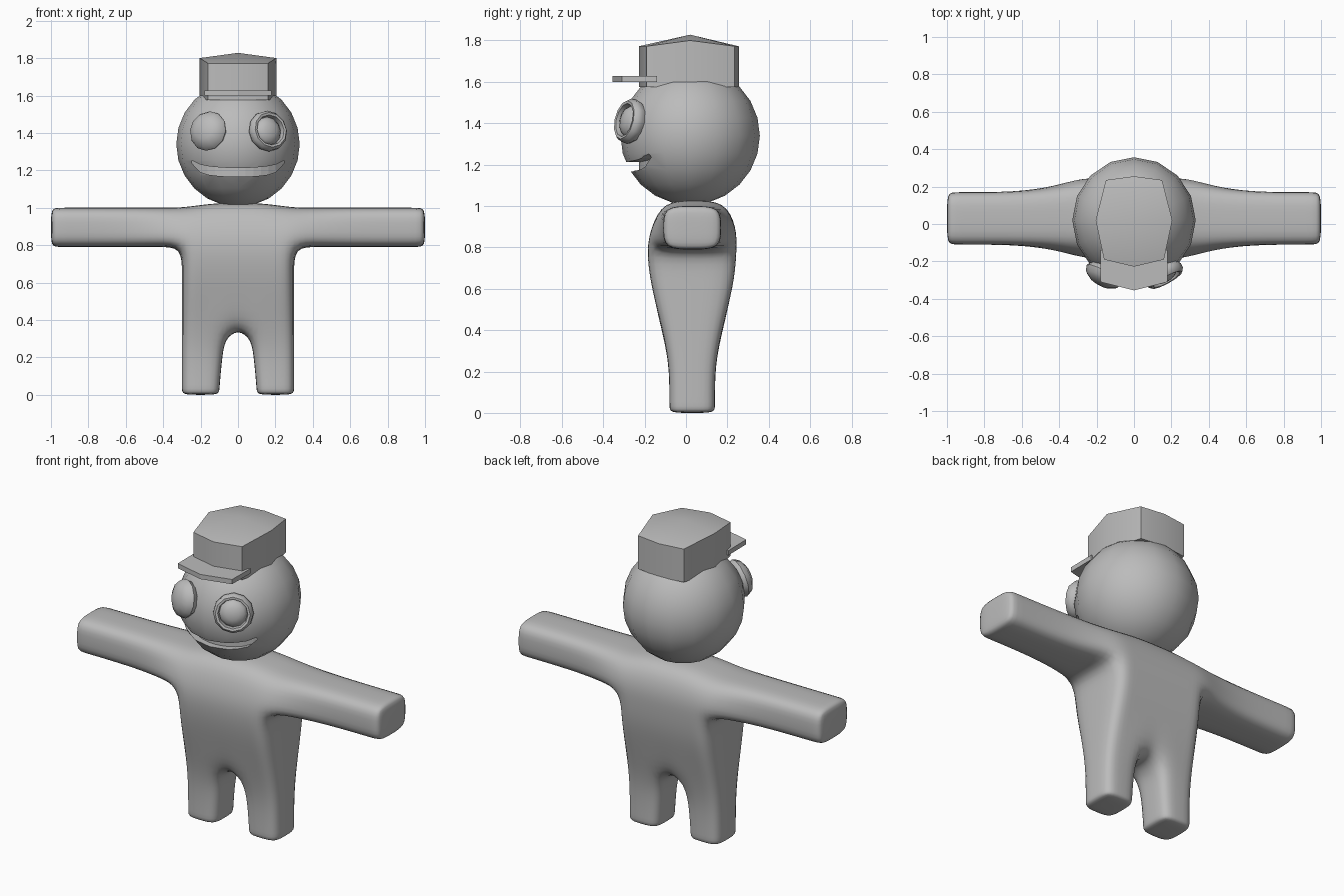
import bpy, bmesh, math
from mathutils import Vector, Matrix

if "Cube" in bpy.data.objects:
    bpy.data.objects.remove(bpy.data.objects["Cube"])

grey = bpy.data.materials.new("grey")
grey.diffuse_color = (0.5, 0.5, 0.5, 1)
grey.use_nodes = True
grey.node_tree.nodes["Principled BSDF"].inputs["Base Color"].default_value = grey.diffuse_color


def add(name, bm, smooth=None):
    bmesh.ops.recalc_face_normals(bm, faces=bm.faces[:])
    me = bpy.data.meshes.new(name)
    bm.to_mesh(me)
    bm.free()
    ob = bpy.data.objects.new(name, me)
    bpy.context.collection.objects.link(ob)
    me.materials.append(grey)
    if smooth is not None:
        bpy.ops.object.select_all(action='DESELECT')
        bpy.context.view_layer.objects.active = ob
        ob.select_set(True)
        bpy.ops.object.shade_smooth_by_angle(angle=math.radians(smooth))
    return ob


def prism(name, outline, z_low, z_high, peak=None, smooth=None):
    """Upright prism; z_high is a function of (x, y); peak adds a domed top."""
    bm = bmesh.new()
    lo = [bm.verts.new((x, y, z_low)) for x, y in outline]
    hi = [bm.verts.new((x, y, z_high(x, y))) for x, y in outline]
    n = len(lo)
    bm.faces.new(lo)
    tip = bm.verts.new(peak) if peak else None
    for i in range(n):
        j = (i + 1) % n
        bm.faces.new((lo[i], lo[j], hi[j], hi[i]))
        if tip:
            bm.faces.new((hi[i], hi[j], tip))
    if not tip:
        bm.faces.new(hi)
    return add(name, bm, smooth)


# Body: shell around a grid of blocks (torso, arms, legs), rounded by subdivision
HX = [0.1, 0.2, 0.3, 0.42, 0.62, 0.96, 1.0]
X = [-x for x in reversed(HX)] + [0] + HX
Z = [0, 0.03, 0.2, 0.34, 0.5, 0.65, 0.79, 0.895, 1.0]
FRONT = [-0.08, -0.08, -0.08, -0.10, -0.14, -0.175, -0.19, -0.17, -0.11]
BACK = [0.14, 0.14, 0.14, 0.16, 0.20, 0.235, 0.245, 0.245, 0.19]


def solid(i, j, k):
    if not (0 <= i < len(X) - 1 and 0 <= j < 2 and 0 <= k < len(Z) - 1):
        return False
    ax, z = abs(X[i] + X[i + 1]) / 2, (Z[k] + Z[k + 1]) / 2
    if ax > 0.3:
        return z > 0.79
    return z > 0.34 or ax > 0.1


def place(i, j, k):
    x, z = X[i], Z[k]
    ax = abs(x)
    w = min(max((ax - 0.2) / 0.42, 0), 1)
    f = FRONT[k] * (1 - w) - 0.11 * w if ax > 0.3 else FRONT[k]
    b = BACK[k] * (1 - w) + 0.17 * w if ax > 0.3 else BACK[k]
    y = (f, (f + b) / 2, b)[j]
    if k == 8 and ax < 0.25:                      # neck
        z = 1.025 if ax < 0.15 else 1.015
    if k == 3 and ax < 0.15:                      # crotch arch
        z = 0.35 if ax == 0 else 0.30
        x *= 0.7
    if k == 2 and ax == 0.1:
        x *= 0.85
    return x, y, z


bm = bmesh.new()
verts = {}


def corner(*c):
    if c not in verts:
        verts[c] = bm.verts.new(place(*c))
    return verts[c]


for i in range(len(X) - 1):
    for j in range(2):
        for k in range(len(Z) - 1):
            if not solid(i, j, k):
                continue
            for axis in range(3):
                for side in (0, 1):
                    nb = [i, j, k]
                    nb[axis] += 2 * side - 1
                    if solid(*nb):
                        continue
                    quad = []
                    for u, v in ((0, 0), (1, 0), (1, 1), (0, 1)):
                        c = [i, j, k]
                        c[axis] += side
                        c[(axis + 1) % 3] += u
                        c[(axis + 2) % 3] += v
                        quad.append(corner(*c))
                    bm.faces.new(quad)
body = add("body", bm, 180)
body.modifiers.new("round", 'SUBSURF').levels = 2
body.modifiers["round"].render_levels = 2

# Head: faceted ball with smooth shading
HC, HR = Vector((0, 0.02, 1.34)), Vector((0.33, 0.337, 0.335))
bm = bmesh.new()
bmesh.ops.create_uvsphere(bm, u_segments=16, v_segments=12, radius=1)
bmesh.ops.scale(bm, vec=HR, verts=bm.verts[:])
bmesh.ops.translate(bm, vec=HC, verts=bm.verts[:])
head = add("head", bm, 40)

# Mouth: crescent groove that follows the face
bm = bmesh.new()
rings = []
for n in range(-6, 7):
    x = 0.245 * n / 6
    t = (n / 6) ** 2
    top = 1.212 + 0.022 * t + 0.018 * t ** 4
    bot = 1.166 + 0.022 * t + 0.048 * t ** 4
    zn = (1.2 - HC.z) / HR.z
    yin = HC.y - HR.y * math.sqrt(1 - (x / HR.x) ** 2 - zn ** 2) + 0.06
    rings.append([bm.verts.new(p) for p in
                  ((x, -0.5, bot), (x, -0.5, top), (x, yin, top), (x, yin, bot))])
for a, b in zip(rings, rings[1:]):
    for m in range(4):
        bm.faces.new((a[m], a[(m + 1) % 4], b[(m + 1) % 4], b[m]))
bm.faces.new(rings[0])
bm.faces.new(rings[-1])
cutter = add("mouth_cutter", bm)
cutter.hide_render = True
cutter.hide_viewport = True
cut = head.modifiers.new("mouth", 'BOOLEAN')
cut.operation = 'DIFFERENCE'
cut.solver = 'EXACT'
cut.object = cutter
head.modifiers.move(len(head.modifiers) - 1, 0)


# Eyes: turned profiles (radius, height) facing out from the head
def turned(name, profile, centre, direction, sides=12):
    bm = bmesh.new()
    vs = [bm.verts.new((r, 0, h)) for r, h in profile]
    es = [bm.edges.new(p) for p in zip(vs, vs[1:])]
    bmesh.ops.spin(bm, geom=vs + es, cent=(0, 0, 0), axis=(0, 0, 1),
                   angle=math.tau, steps=sides)
    bmesh.ops.remove_doubles(bm, verts=bm.verts[:], dist=1e-4)
    turn = Vector(direction).to_track_quat('Z', 'Y').to_matrix().to_4x4()
    bm.transform(Matrix.Translation(centre) @ turn)
    return add(name, bm, 40)


dome = [(0.108 * math.cos(a), 0.06 * math.sin(a))
        for a in [math.radians(d) for d in (-90, -60, -30, 0, 30, 60)]] + [(0, 0.06)]
turned("plain_eye", dome, (-0.16, -0.272, 1.41), (-0.16, -0.29, 0.07))
turned("eye_ring", [(0.09, -0.05), (0.11, -0.01), (0.108, 0.015), (0.095, 0.032),
                    (0.082, 0.03), (0.076, 0.0), (0.076, -0.05), (0.09, -0.05)],
       (0.16, -0.272, 1.41), (0.16, -0.29, 0.07))
turned("ringed_eye", [(0, -0.05), (0.078, -0.04), (0.078, 0.002), (0.062, 0.022),
                      (0.035, 0.034), (0, 0.038)],
       (0.16, -0.272, 1.41), (0.16, -0.29, 0.07))

# Cap: eight-sided crown with a domed top, and a flat visor
crown = [(0, -0.228), (0.16, -0.19), (0.205, 0.02), (0.15, 0.235),
         (0, 0.255), (-0.15, 0.235), (-0.205, 0.02), (-0.16, -0.19)]
prism("cap_crown", crown, 1.575, lambda x, y: 1.80 if abs(x) > 0.18 else 1.772,
      (0, 0.02, 1.828), 30)
visor = [(-0.18, -0.14), (-0.178, -0.31), (0, -0.355), (0.178, -0.31), (0.18, -0.14)]
prism("cap_visor", visor, 1.6, lambda x, y: 1.628)
